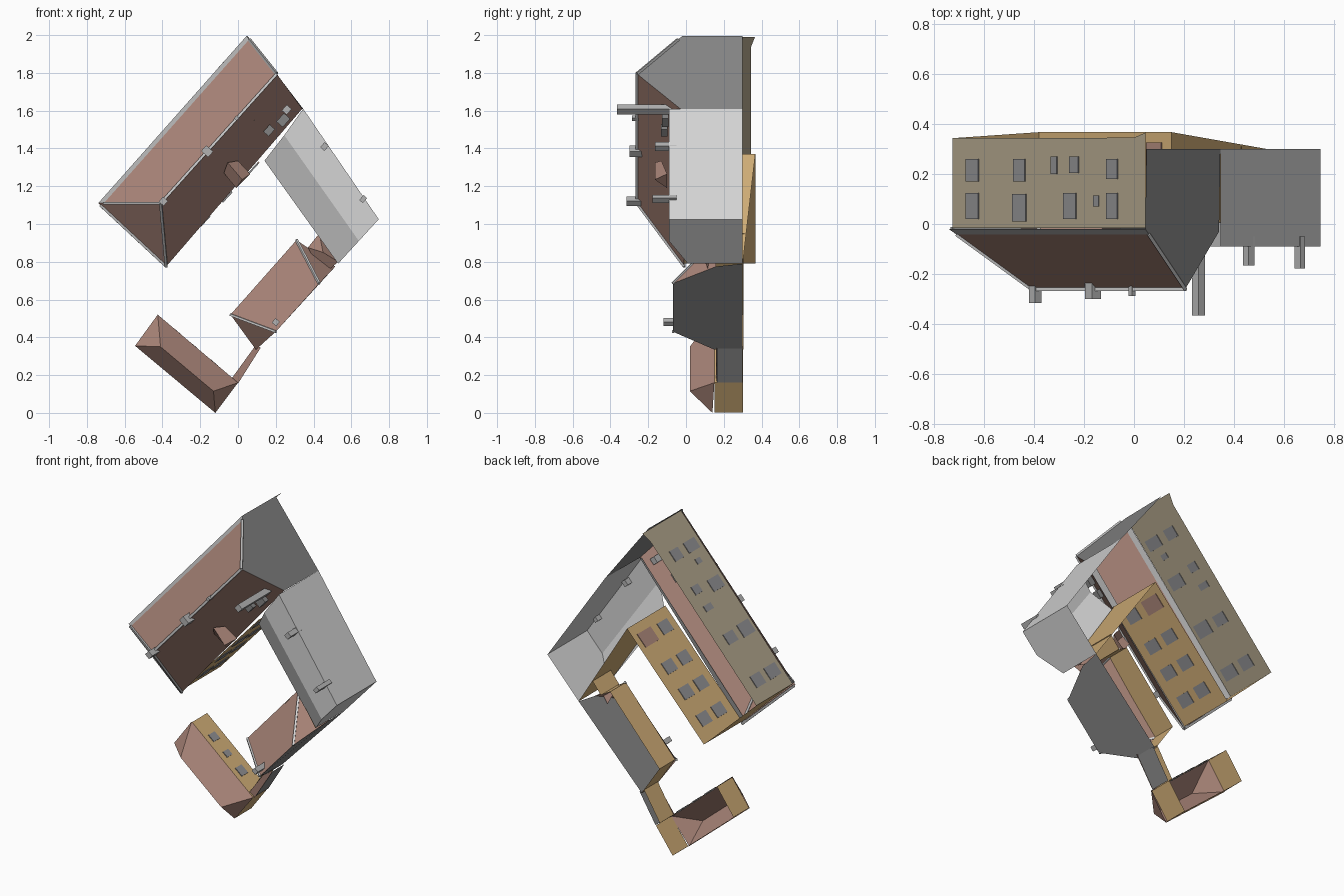
import bpy, bmesh, math
from mathutils import Vector, Matrix

if "Cube" in bpy.data.objects:
    bpy.data.objects.remove(bpy.data.objects["Cube"])


def mat(name, r, g, b):
    m = bpy.data.materials.new(name)
    m.diffuse_color = (r, g, b, 1)
    m.use_nodes = True
    m.node_tree.nodes["Principled BSDF"].inputs["Base Color"].default_value = m.diffuse_color
    return m


BROWN = mat("brown_tile", .40, .235, .19)
TAN = mat("tan_plaster", .62, .41, .18)
OLIVE = mat("olive_plaster", .42, .36, .25)
LIGHT = mat("light_grey", .66, .66, .66)
DARK = mat("dark_grey", .23, .23, .23)
GLASS = mat("window_grey", .27, .27, .28)
TRIM = mat("trim_grey", .45, .45, .45)


def finish(name, bm, m):
    me = bpy.data.meshes.new(name)
    bm.to_mesh(me)
    bm.free()
    me.materials.append(m)
    ob = bpy.data.objects.new(name, me)
    bpy.context.collection.objects.link(ob)
    return ob


def sheet(name, m, *polys):
    """Flat shell faces; points are (x, y, z)."""
    bm = bmesh.new()
    for p in polys:
        bm.faces.new([bm.verts.new(v) for v in p])
    bmesh.ops.remove_doubles(bm, verts=bm.verts[:], dist=1e-4)
    bmesh.ops.recalc_face_normals(bm, faces=bm.faces[:])
    return finish(name, bm, m)


def wall(name, m, p, q, top, bot_p, bot_q=None):
    """Wall between plan points p and q (x, z), from height top to its foot."""
    bot_q = bot_p if bot_q is None else bot_q
    return sheet(name, m, [(p[0], top, p[1]), (q[0], top, q[1]),
                           (q[0], bot_q, q[1]), (p[0], bot_p, p[1])])


def add_box(bm, c, size, ang=0):
    """Box with sizes (along, y, across), turned about y."""
    M = Matrix.Translation(c) @ Matrix.Rotation(-ang, 4, 'Y') @ Matrix.Diagonal((*size, 1))
    bmesh.ops.create_cube(bm, size=1, matrix=M)


def windows(name, m, p, q, items, thick=.009):
    """Plates on the wall p-q: items are (fraction along, y, width, height)."""
    bm = bmesh.new()
    ang = math.atan2(q[1] - p[1], q[0] - p[0])
    for t, y, w, h in items:
        c = (p[0] + (q[0] - p[0]) * t, y, p[1] + (q[1] - p[1]) * t)
        add_box(bm, c, (w, h, thick), ang)
    return finish(name, bm, m)


def beams(name, m, w, *pairs):
    bm = bmesh.new()
    for a, b in pairs:
        a, b = Vector(a), Vector(b)
        d = b - a
        M = Matrix.Translation((a + b) / 2) @ d.to_track_quat('X', 'Z').to_matrix().to_4x4()
        bmesh.ops.create_cube(bm, size=1, matrix=M @ Matrix.Diagonal((d.length, w, w, 1)))
    return finish(name, bm, m)


def lerp(a, b, t):
    return tuple(Vector(a).lerp(Vector(b), t))


SLOPE = math.atan2(.89, .78)

# ---- Main house: hipped at one end, gabled at the other ----
A, B, C, D = (-.74, -.02, 1.11), (.045, -.02, 1.995), (.34, -.03, 1.61), (-.38, -.01, .775)
R1, R2 = (-.41, -.26, 1.11), (.205, -.26, 1.795)
A2, B2 = lerp(A, R1, .09), lerp(B, R2, .09)
sheet("main_roof", BROWN, [A2, B2, R2, R1], [R1, R2, C, D], [A, A2, R1, D])
sheet("main_roof_eave_band", TRIM, [A, B, B2, A2])
beams("main_roof_ridge_trim", LIGHT, .014, (R1, R2))
beams("main_roof_edge_trim", TRIM, .014, (A2, R1), (D, R1), (lerp(A, D, .03), D), (B2, R2))
sheet("main_soffit", TRIM, [D, C, (.31, -.008, 1.625), (-.41, -.008, .80)])
sheet("main_gable_wall", DARK, [B, R2, C, (.345, .30, 1.61), (.05, .30, 1.995)])
W1, W2 = (-.725, 1.115), (.045, 1.99)
sheet("main_street_wall", OLIVE, [(W1[0], -.015, W1[1]), (W2[0], -.015, W2[1]),
      (W2[0], .365, W2[1]), (0, .345, 1.939), (W1[0], .343, W1[1])])
Y1, Y2 = (-.38, .79), (.15, 1.37)
wall("main_courtyard_wall", TAN, Y1, Y2, -.01, .367)
wall("main_end_wall", TAN, W1, Y1, -.015, .343, .367)

# street windows: x centre, y centre, width in x, height
street = [(-.645, .215, .05, .09), (-.457, .215, .045, .09), (-.318, .235, .025, .07),
          (-.238, .237, .035, .065), (-.087, .22, .045, .08), (-.645, .072, .05, .105),
          (-.457, .065, .055, .11), (-.255, .072, .05, .105), (-.15, .092, .022, .045),
          (-.087, .072, .045, .105)]
windows("street_windows", GLASS, W1, W2,
        [((x - W1[0]) / (W2[0] - W1[0]), y, w / .66, h) for x, y, w, h in street])
windows("courtyard_windows", GLASS, Y2, Y1,
        [(t, y, .075, .095) for t in (.39, .61, .84) for y in (.245, .10)] + [(.13, .09, .075, .095)])
windows("courtyard_door", BROWN, Y2, Y1, [(.13, .26, .09, .13)])

# dormer on the courtyard slope
f1, f2, ap, bk = (-.01, -.10, 1.19), (.065, -.10, 1.265), (.022, -.165, 1.235), (-.055, -.165, 1.325)
sheet("dormer", BROWN, [f1, f2, ap], [f1, ap, bk, (-.075, -.13, 1.27)],
      [f2, ap, bk, (.0, -.13, 1.335)])
# skylights and chimneys
bm = bmesh.new()
for x, y, z, s in ((.08, -.165, 1.565, .04), (.165, -.115, 1.495, .05), (.24, -.11, 1.55, .06)):
    add_box(bm, (x, y, z), (s, .035, s * .75), SLOPE)
finish("skylights", bm, DARK)
bm = bmesh.new()
for x, z, w, d, y0, y1 in ((-.395, 1.12, .035, .035, -.315, -.22), (-.163, 1.385, .04, .05, -.30, -.22),
                           (-.008, 1.56, .02, .02, -.287, -.22), (.258, 1.605, .04, .035, -.366, -.05),
                           (.458, 1.41, .035, .03, -.165, -.05), (.663, 1.132, .035, .025, -.178, -.05),
                           (.20, .48, .03, .03, -.12, .0)):
    add_box(bm, (x, (y0 + y1) / 2, z), (w, y1 - y0, d), SLOPE)
finish("chimneys", bm, TRIM)

# ---- Grey wing ----
o1, o2 = (.345, -.09, 1.61), (.745, -.09, 1.025)
m1, m2 = (.245, -.09, 1.47), (.64, -.09, .91)
i1, i2 = (.14, .005, 1.335), (.53, .01, .79)
sheet("wing_roof", LIGHT, [o1, o2, m2, m1], [m1, m2, i2, i1])
wall("wing_outer_wall", LIGHT, (.345, 1.61), (.745, 1.025), -.09, .30)
sheet("wing_end_wall", LIGHT, [o2, m2, i2, (.53, .30, .79), (.745, .30, 1.025)])
wall("wing_courtyard_wall", TAN, (.15, 1.37), (.53, .79), .005, .367, .30)

# ---- Middle house: single-pitch roof against a grey outer wall ----
e1, e2 = (-.04, .15, .52), (.31, .16, .915)
g1, g2 = (.20, -.07, .43), (.43, -.07, .685)
h1, h2 = (.095, .15, .335), (.515, .16, .775)
sheet("middle_roof", BROWN, [e1, e2, g2, g1], [g1, e1, h1], [g2, e2, h2])
beams("middle_roof_trim", LIGHT, .012, (g1, e1), (g2, e2))
sheet("middle_outer_wall", DARK, [h1, g1, g2, h2, (.53, .30, .79), (.095, .30, .335)])
wall("middle_courtyard_wall", TAN, (-.03, .52), (.31, .91), .15, .305)
wall("middle_end_wall", TAN, (.095, .335), (-.03, .52), .15, .305)
# little linking roof between the middle house and the wing
k1, k2, k3, k4 = (.37, .13, .875), (.43, .13, .95), (.53, .10, .80), (.45, .06, .85)
sheet("link_roof", BROWN, [k1, k2, k4], [k2, k3, k4], [k1, k4, k3, (.45, .13, .73)])
wall("link_wall", TAN, (.37, .875), (.43, .95), .13, .31)
wall("link_side_wall", TAN, (.31, .91), (.37, .875), .15, .305)

# ---- Gate passage ----
sheet("gate_roof", BROWN, [(.095, .16, .36), (.12, .165, .345), (.0, .165, .155), (-.035, .16, .18)])
wall("gate_outer_wall", DARK, (.11, .34), (.0, .16), .165, .30)
wall("gate_inner_wall", TAN, (.08, .36), (-.03, .18), .165, .30)

# ---- Small hipped house ----
a, b, c, d = (-.545, .15, .355), (-.425, .15, .52), (.0, .15, .16), (-.12, .14, .0)
r1, r2 = (-.41, .02, .35), (-.13, .02, .115)
sheet("small_roof", BROWN, [a, b, r1], [b, c, r2, r1], [c, d, r2], [d, a, r1, r2])
corners = [(-.54, .355), (-.425, .515), (-.005, .16), (-.12, .003)]
for i, n in enumerate(("left", "courtyard", "right", "outer")):
    wall("small_" + n + "_wall", TAN, corners[i], corners[(i + 1) % 4], .15, .303)
windows("small_windows", GLASS, corners[1], corners[2],
        [(.25, .22, .05, .06), (.47, .22, .04, .05), (.7, .22, .06, .06)])
